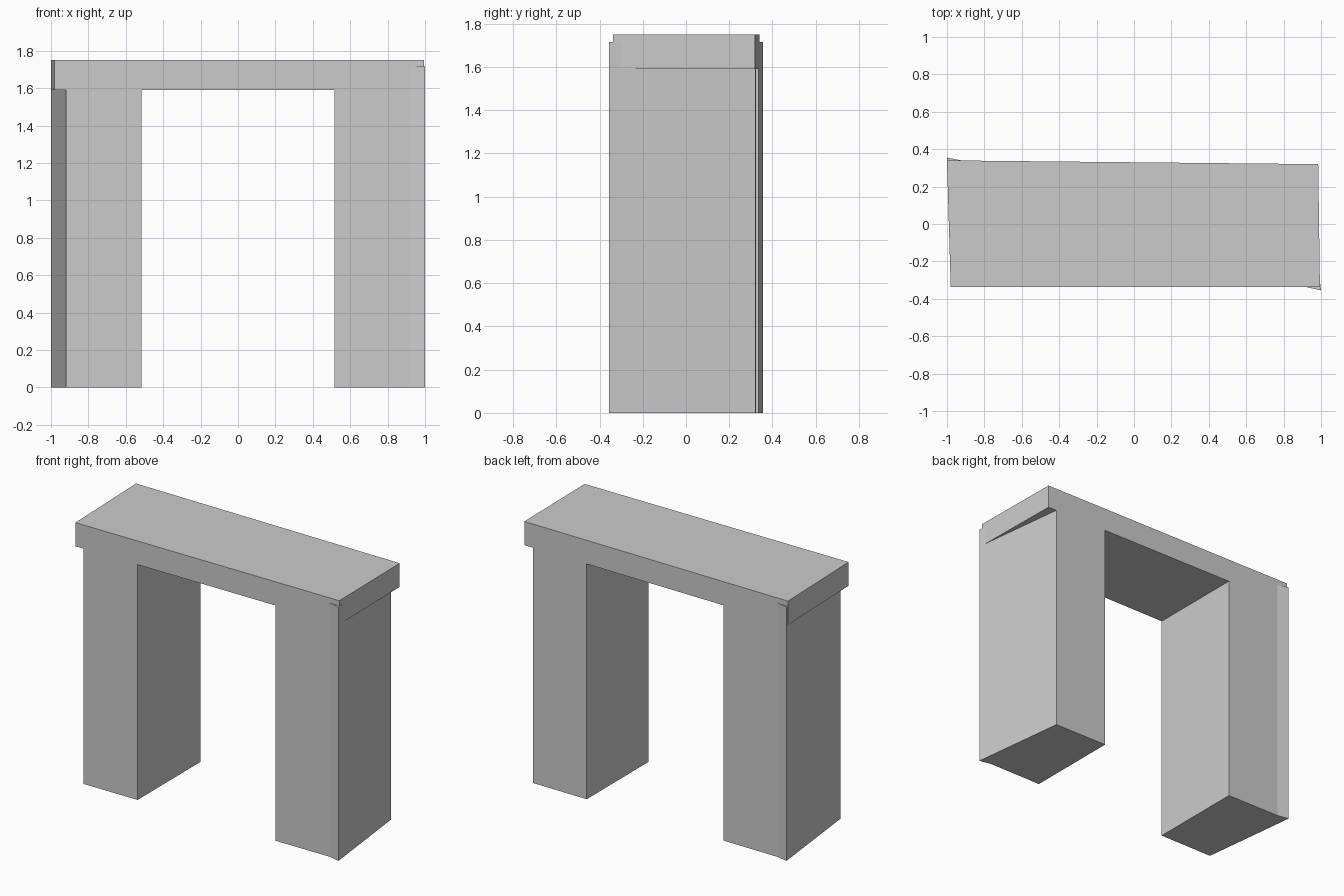
import bpy
import bmesh

if "Cube" in bpy.data.objects:
    bpy.data.objects.remove(bpy.data.objects["Cube"])


def back_y(x):
    """Slightly skewed rear face of the gateway."""
    return 0.34 + (x + 1.0) / 1.985 * (0.32 - 0.34)


def prism(name, outline, z0, z1):
    """Extrude a plan outline between two heights."""
    bm = bmesh.new()
    face = bm.faces.new([bm.verts.new((x, y, z0)) for x, y in outline])
    ext = bmesh.ops.extrude_face_region(bm, geom=[face])
    verts = [g for g in ext["geom"] if isinstance(g, bmesh.types.BMVert)]
    bmesh.ops.translate(bm, verts=verts, vec=(0, 0, z1 - z0))
    bmesh.ops.recalc_face_normals(bm, faces=bm.faces[:])
    mesh = bpy.data.meshes.new(name)
    bm.to_mesh(mesh)
    bm.free()
    obj = bpy.data.objects.new(name, mesh)
    bpy.context.collection.objects.link(obj)
    return obj


FRONT = -0.337

# Capping slab, slightly out of square
prism("lintel", [(-0.98, FRONT), (0.994, FRONT),
                 (0.985, back_y(0.985)), (-1.0, back_y(-1.0))], 1.59, 1.75)

# Right pillar with a flared front outer corner
prism("right_pillar", [(0.515, FRONT), (0.92, FRONT), (1.0, -0.355),
                       (0.92, back_y(0.92)), (0.515, back_y(0.515))], 0, 1.715)

# Left pillar with a flared back outer corner
prism("left_pillar", [(-0.515, FRONT), (-0.92, FRONT), (-1.0, 0.355),
                      (-0.92, back_y(-0.92)), (-0.515, back_y(-0.515))], 0, 1.715)
